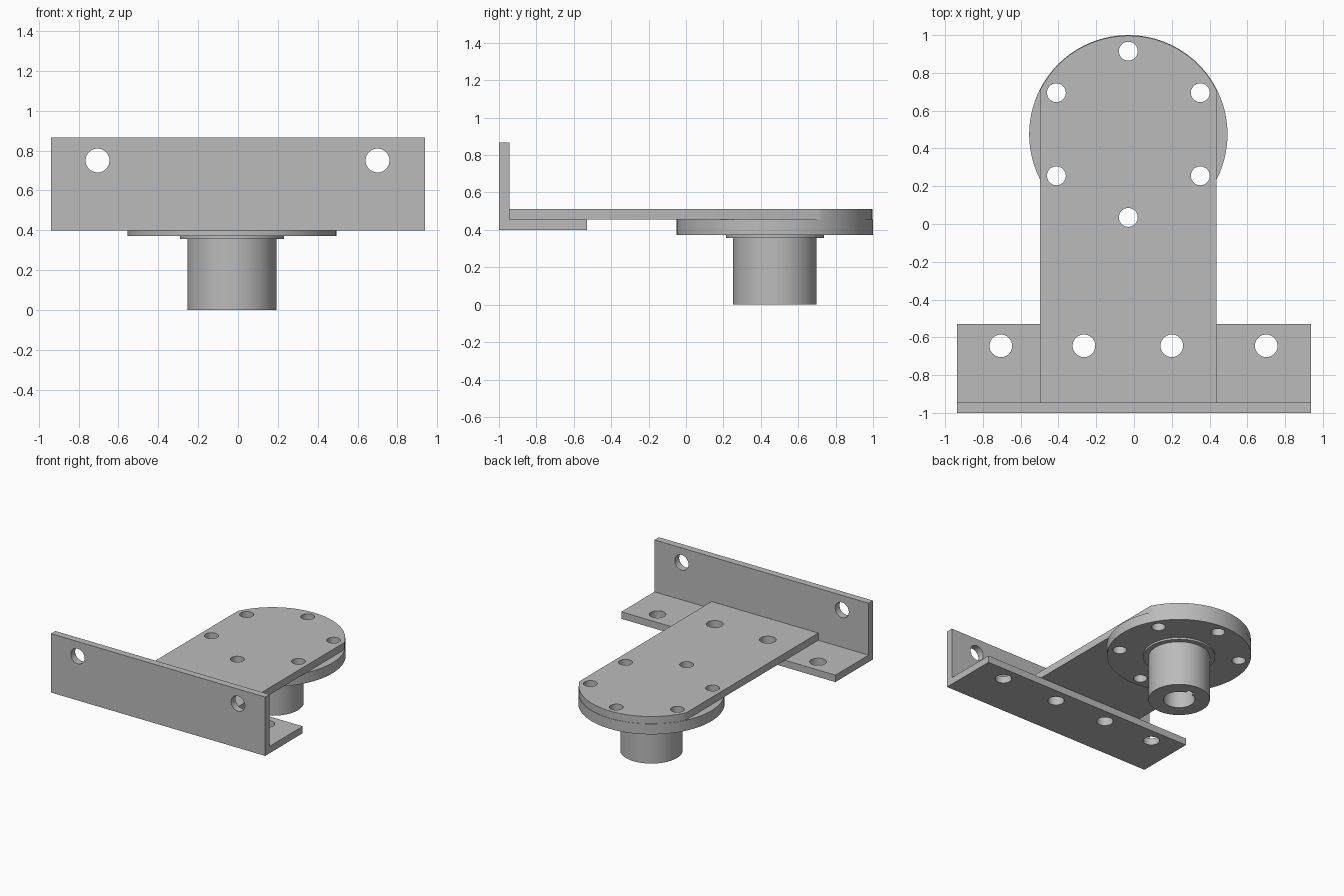
import bpy, bmesh, math
from mathutils import Matrix

cube = bpy.data.objects.get("Cube")
if cube:
    bpy.data.objects.remove(cube, do_unlink=True)

steel = bpy.data.materials.new("plain grey steel")
steel.use_nodes = True
GREY = (0.5, 0.5, 0.5, 1)
steel.diffuse_color = GREY
steel.node_tree.nodes["Principled BSDF"].inputs["Base Color"].default_value = GREY

# Shared dimensions
CX, CY = -0.03, 0.475            # hub axis
FLANGE_R, HALF_W = 0.525, 0.467
Z_FLANGE, Z_SEAT, Z_TOP = 0.372, 0.455, 0.512
Z_BASE, WALL_Y = 0.4, -0.945


def extrude(name, points, depth, matrix):
    """Closed outline in the local XY plane, extruded along local Z."""
    bm = bmesh.new()
    face = bm.faces.new([bm.verts.new((x, y, 0)) for x, y in points])
    top = bmesh.ops.extrude_face_region(bm, geom=[face])
    verts = [v for v in top["geom"] if isinstance(v, bmesh.types.BMVert)]
    bmesh.ops.translate(bm, vec=(0, 0, depth), verts=verts)
    bmesh.ops.transform(bm, matrix=matrix, verts=bm.verts)
    bmesh.ops.recalc_face_normals(bm, faces=bm.faces)
    mesh = bpy.data.meshes.new(name)
    bm.to_mesh(mesh)
    bm.free()
    mesh.materials.append(steel)
    obj = bpy.data.objects.new(name, mesh)
    bpy.context.collection.objects.link(obj)
    return obj


def arc(radius, start, end, count):
    return [(radius * math.cos(a), radius * math.sin(a))
            for a in (start + (end - start) * i / count for i in range(count + 1))]


def disc(name, radius, x, y, z0, z1, sides=96):
    circle = arc(radius, 0, math.tau, sides)[:-1]
    return extrude(name, circle, z1 - z0, Matrix.Translation((x, y, z0)))


def cut(obj, cutters):
    """Subtract every cutter, bake the result and drop the cutters."""
    for c in cutters:
        c.hide_render = True
        mod = obj.modifiers.new("cut", "BOOLEAN")
        mod.operation, mod.solver, mod.object = "DIFFERENCE", "EXACT", c
    graph = bpy.context.evaluated_depsgraph_get()
    mesh = bpy.data.meshes.new_from_object(obj.evaluated_get(graph))
    obj.modifiers.clear()
    obj.data = mesh
    for c in cutters:
        bpy.data.objects.remove(c, do_unlink=True)


def flange_holes():
    return [disc("hole", 0.05, CX + 0.44 * math.cos(a), CY + 0.44 * math.sin(a), 0.2, 0.7, 40)
            for a in (math.radians(30 + 60 * i) for i in range(6))]


def base_holes():
    return [disc("hole", 0.06, x, -0.645, 0.2, 0.7, 40) for x in (-0.705, -0.265, 0.2, 0.7)]


# Angle bracket: L profile swept along x
profile = [(-1, Z_BASE), (-0.53, Z_BASE), (-0.53, Z_SEAT),
           (WALL_Y, Z_SEAT), (WALL_Y, 0.866), (-1, 0.866)]
along_x = Matrix(((0, 0, 1, -0.938), (1, 0, 0, 0), (0, 1, 0, 0), (0, 0, 0, 1)))
bracket = extrude("angle_bracket", profile, 1.876, along_x)
wall_holes = []
for x in (-0.705, 0.7):
    place = Matrix.Translation((x, -0.8, 0.75)) @ Matrix.Rotation(math.pi / 2, 4, "X")
    wall_holes.append(extrude("hole", arc(0.06, 0, math.tau, 40)[:-1], 0.4, place))
cut(bracket, base_holes() + wall_holes)

# Support plate with rounded end
PLATE_R = FLANGE_R - 0.003
a0 = math.acos(HALF_W / PLATE_R)
outline = [(-HALF_W, WALL_Y - CY), (HALF_W, WALL_Y - CY)] + arc(PLATE_R, a0, math.pi - a0, 40)
plate = extrude("support_plate", outline, Z_TOP - Z_SEAT, Matrix.Translation((CX, CY, Z_SEAT)))
cut(plate, flange_holes() + base_holes())


# Keyed bore outline shared by the flange, collar and hub
def keyed_bore():
    r, half_key = 0.115, 0.03
    a = math.asin(half_key / r)
    points = arc(r, math.pi / 2 + a, math.pi * 2.5 - a, 64)
    points += [(half_key, r + 0.03), (-half_key, r + 0.03)]
    return extrude("bore", points, 0.7, Matrix.Translation((CX, CY, -0.1)))


flange = disc("round_flange", FLANGE_R, CX, CY, Z_FLANGE, Z_SEAT)
cut(flange, flange_holes() + [keyed_bore()])
collar = disc("hub_collar", 0.262, CX, CY, 0.357, Z_FLANGE)
cut(collar, [keyed_bore()])
hub = disc("hub", 0.224, CX, CY, 0, 0.357)
cut(hub, [keyed_bore()])

# Smooth round walls, crisp edges
bpy.ops.object.select_all(action="DESELECT")
for part in (bracket, plate, flange, collar, hub):
    part.select_set(True)
bpy.context.view_layer.objects.active = hub
bpy.ops.object.shade_smooth_by_angle(angle=math.radians(30))
